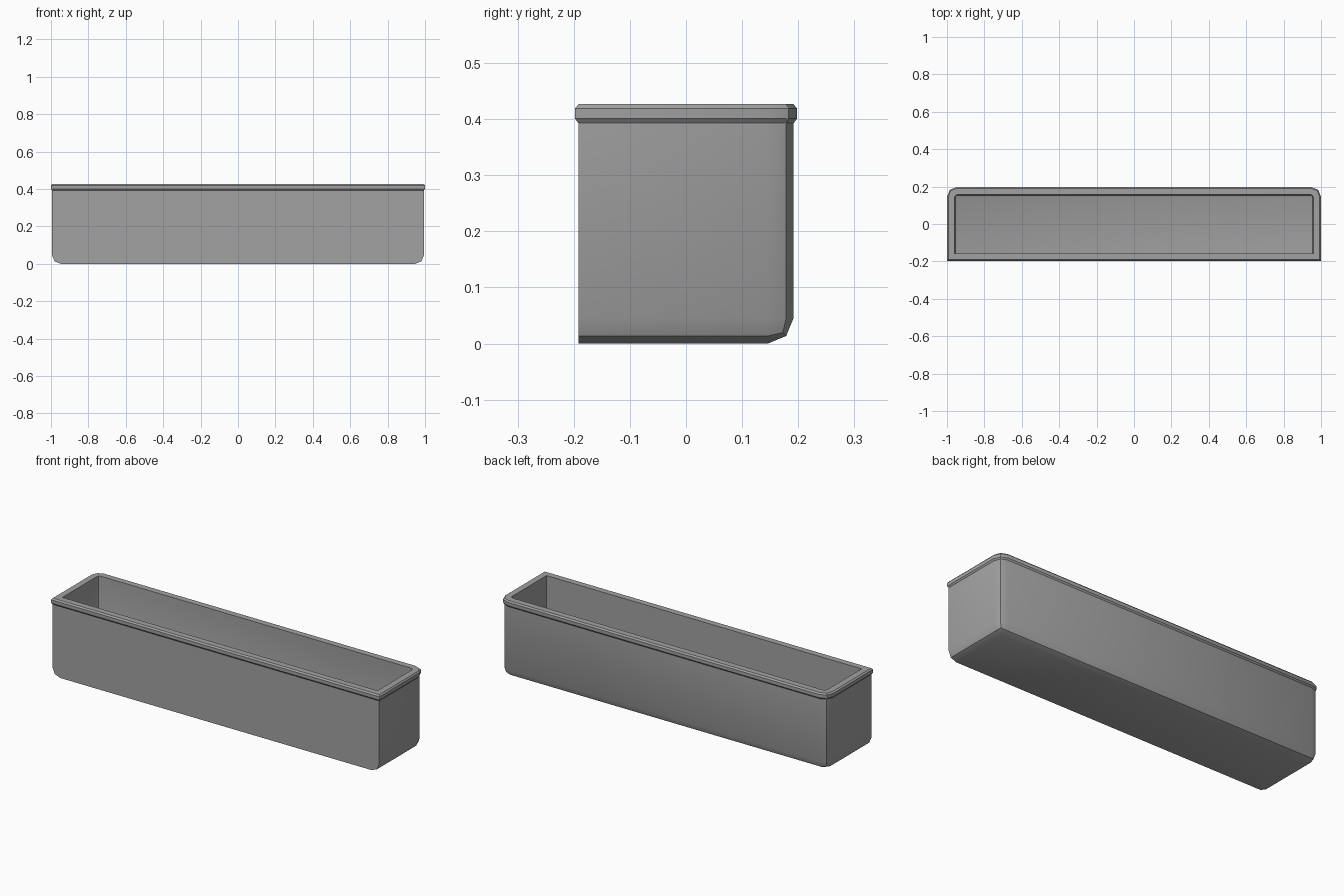
import bpy, bmesh, math

if "Cube" in bpy.data.objects:
    bpy.data.objects.remove(bpy.data.objects["Cube"], do_unlink=True)

GREY = (0.36, 0.36, 0.36, 1.0)
mat = bpy.data.materials.new("matte grey")
mat.use_nodes = True
mat.diffuse_color = GREY
bsdf = mat.node_tree.nodes["Principled BSDF"]
bsdf.inputs["Base Color"].default_value = GREY
bsdf.inputs["Roughness"].default_value = 0.7

LONG = 0.802          # extra half-length along x compared with y
RIM_BASE = 0.393      # height where the rim begins


def finish(name, bm):
    mesh = bpy.data.meshes.new(name)
    bm.to_mesh(mesh)
    bm.free()
    mesh.materials.append(mat)
    obj = bpy.data.objects.new(name, mesh)
    bpy.context.collection.objects.link(obj)
    bpy.ops.object.select_all(action='DESELECT')
    obj.select_set(True)
    bpy.context.view_layer.objects.active = obj
    bpy.ops.object.shade_smooth_by_angle(angle=math.radians(30))
    return obj


def open_box(name, half_y, bottom, top, radius, inward=False):
    """Open-topped box, rounded on every edge except those of the front face."""
    bm = bmesh.new()
    bmesh.ops.create_cube(bm, size=2)
    for v in bm.verts:
        v.co.x *= half_y + LONG
        v.co.y *= half_y
        v.co.z = top if v.co.z > 0 else bottom
    rounded = [e for e in bm.edges
               if not all(v.co.y < 0 for v in e.verts)
               and not all(v.co.z == e.verts[0].co.z == top or v.co.z > top - 1e-4
                           for v in e.verts)]
    bmesh.ops.bevel(bm, geom=rounded, offset=radius, segments=2,
                    profile=0.5, affect='EDGES', clamp_overlap=True)
    bm.normal_update()
    lids = [f for f in bm.faces if f.normal.z > 0.9]
    bmesh.ops.delete(bm, geom=lids, context='FACES')
    if inward:
        bmesh.ops.reverse_faces(bm, faces=bm.faces[:])
    return finish(name, bm)


def outline(half_y, z):
    """Plan of the rim: square front corners, two-step rounded back corners."""
    hx, r = half_y + LONG, max(0.015, half_y - 0.146)
    pts = [(-hx, -half_y, z), (hx, -half_y, z)]
    for cx, start in ((hx - r, 0), (r - hx, 90)):
        for step in range(3):
            a = math.radians(start + 45 * step)
            pts.append((cx + r * math.cos(a), half_y - r + r * math.sin(a), z))
    return pts


# Outer shell and inner cavity
open_box("trough_shell", 0.192, 0.0, RIM_BASE, 0.046)
open_box("trough_cavity", 0.157, 0.035, RIM_BASE, 0.015, inward=True)

# Rim: a faceted cross-section carried round the opening
profile = [(0.192, RIM_BASE), (0.198, 0.401), (0.198, 0.419),
           (0.191, 0.427), (0.157, 0.427), (0.157, RIM_BASE)]
bm = bmesh.new()
rings = [[bm.verts.new(p) for p in outline(*pair)] for pair in profile]
for i, ring in enumerate(rings):
    nxt = rings[(i + 1) % len(rings)]
    for j in range(len(ring)):
        k = (j + 1) % len(ring)
        bm.faces.new((ring[j], ring[k], nxt[k], nxt[j]))
bmesh.ops.recalc_face_normals(bm, faces=bm.faces[:])
finish("rim", bm)
